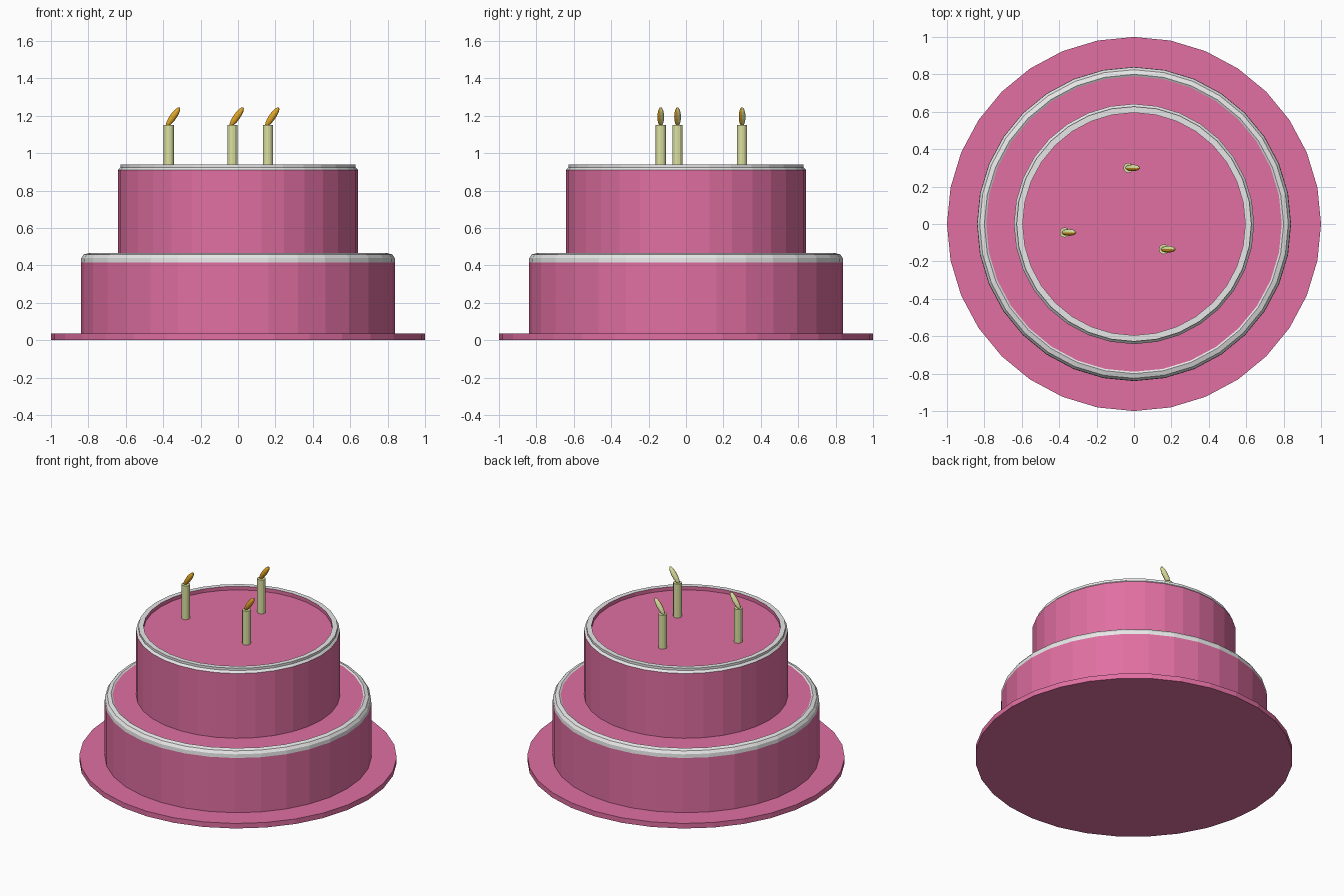
import bpy
import bmesh
from math import cos, sin, pi, radians
from mathutils import Matrix, Vector

if "Cube" in bpy.data.objects:
    bpy.data.objects.remove(bpy.data.objects["Cube"])


def material(name, rgb):
    mat = bpy.data.materials.new(name)
    mat.use_nodes = True
    mat.diffuse_color = (*rgb, 1)
    mat.node_tree.nodes["Principled BSDF"].inputs["Base Color"].default_value = (*rgb, 1)
    return mat


PINK = material("pink sponge", (0.75, 0.16, 0.36))
WHITE = material("white icing", (0.80, 0.80, 0.80))
WAX = material("pale wax", (0.72, 0.76, 0.36))
GOLD = material("gold flame", (0.75, 0.38, 0.02))


def finish(name, bm, *mats):
    bmesh.ops.recalc_face_normals(bm, faces=bm.faces[:])
    mesh = bpy.data.meshes.new(name)
    bm.to_mesh(mesh)
    bm.free()
    for mat in mats:
        mesh.materials.append(mat)
    obj = bpy.data.objects.new(name, mesh)
    bpy.context.collection.objects.link(obj)
    return obj


def lathe(name, profile, iced=(), sides=32):
    """Turn a (radius, height) profile; segments listed in iced are white."""
    bm = bmesh.new()
    rings = [[bm.verts.new((r * cos(2 * pi * i / sides), r * sin(2 * pi * i / sides), z))
              for i in range(sides)] for r, z in profile]
    for s in range(len(rings) - 1):
        for i in range(sides):
            j = (i + 1) % sides
            face = bm.faces.new((rings[s][i], rings[s][j], rings[s + 1][j], rings[s + 1][i]))
            face.material_index = int(s in iced)
    bm.faces.new(rings[0])
    bm.faces.new(rings[-1])
    return finish(name, bm, PINK, WHITE)


# Plate and the two iced tiers
lathe("plate", [(1, 0), (1, 0.035)])
lathe("lower_tier",
      [(0.84, 0.03), (0.84, 0.415), (0.838, 0.44), (0.825, 0.458), (0.80, 0.466), (0.79, 0.46)],
      iced=(1, 2, 3, 4))
lathe("upper_tier",
      [(0.642, 0.455), (0.642, 0.91), (0.628, 0.924), (0.628, 0.94), (0.595, 0.94), (0.595, 0.915)],
      iced=(1, 2, 3))

# Candles, each with a flame leaning to the left
for number, (x, y) in enumerate([(-0.37, -0.045), (-0.03, 0.30), (0.16, -0.135)], 1):
    bm = bmesh.new()
    bmesh.ops.create_cone(bm, cap_ends=True, segments=12, radius1=0.027, radius2=0.027,
                          depth=0.24, matrix=Matrix.Translation((x, y, 1.03)))
    finish(f"candle_{number}", bm, WAX)

    bm = bmesh.new()
    bmesh.ops.create_uvsphere(bm, u_segments=12, v_segments=8, radius=1)
    bm.faces.ensure_lookup_table()
    # Gold on the front half, pale on the back half
    for face in bm.faces:
        face.material_index = int(face.calc_center_median().y > 0)
    bmesh.ops.scale(bm, vec=Vector((0.018, 0.018, 0.062)), verts=bm.verts[:])
    lean = Matrix.Translation((x + 0.023, y, 1.194)) @ Matrix.Rotation(radians(35), 4, "Y")
    bmesh.ops.transform(bm, matrix=lean, verts=bm.verts[:])
    finish(f"flame_{number}", bm, GOLD, WAX)
